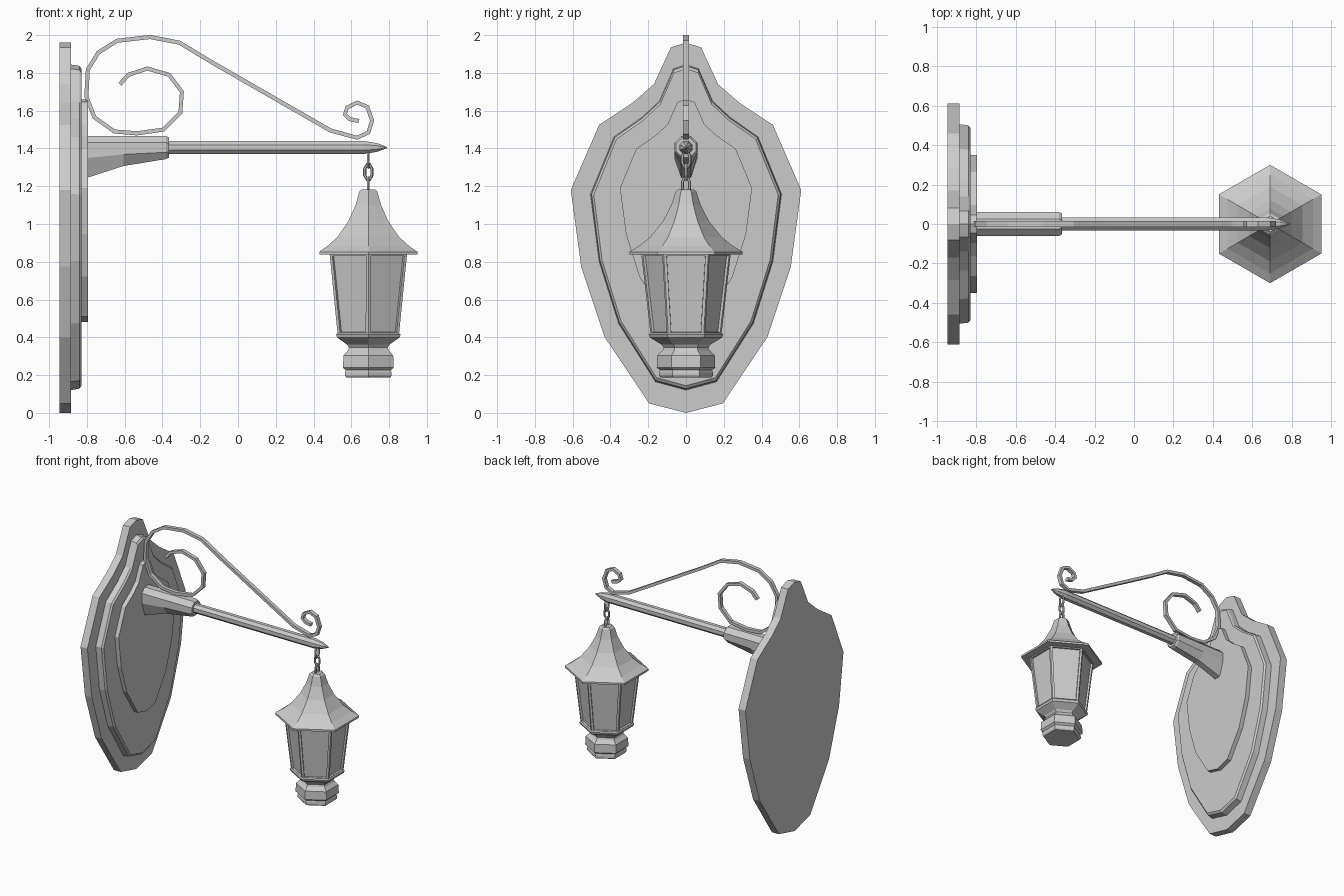
import bpy, bmesh, math
from mathutils import Vector

if "Cube" in bpy.data.objects:
    bpy.data.objects.remove(bpy.data.objects["Cube"])

LX = 0.69      # lantern axis
ARM_Z = 1.405  # arm axis height


def finish(bm, name):
    bmesh.ops.recalc_face_normals(bm, faces=bm.faces[:])
    me = bpy.data.meshes.new(name)
    bm.to_mesh(me)
    bm.free()
    ob = bpy.data.objects.new(name, me)
    bpy.context.collection.objects.link(ob)
    return ob


def loft(name, rings, closed=False):
    """Skin a list of equal-length vertex rings; cap the ends unless closed."""
    bm = bmesh.new()
    vs = [[bm.verts.new(p) for p in r] for r in rings]
    n = len(vs[0])
    pairs = list(zip(vs, vs[1:])) + ([(vs[-1], vs[0])] if closed else [])
    for a, b in pairs:
        for i in range(n):
            j = (i + 1) % n
            bm.faces.new((a[i], a[j], b[j], b[i]))
    if not closed:
        bm.faces.new(vs[0])
        bm.faces.new(vs[-1])
    return finish(bm, name)


# Wall plate: one shield outline (y, z), scaled into three stacked layers
HALF = [(0.08, 1.935), (0.17, 1.74), (0.285, 1.64), (0.46, 1.525), (0.61, 1.18),
        (0.555, 0.775), (0.43, 0.40), (0.195, 0.05)]
OUTLINE = [(0, 1.96)] + HALF + [(0, 0.0)] + [(-y, z) for y, z in reversed(HALF)]


def shield(x, sy, sz, z0):
    return [(x, y * sy, z0 + z * sz) for y, z in OUTLINE]


loft("wall_plate_back", [shield(-0.945, 1, 1, 0), shield(-0.885, 1, 1, 0)])
loft("wall_plate_middle", [shield(-0.89, 0.83, 0.88, 0.12),
                           shield(-0.84, 0.82, 0.872, 0.128),
                           shield(-0.828, 0.80, 0.856, 0.144)])
loft("wall_plate_front", [shield(-0.835, 0.573, 0.602, 0.48),
                          shield(-0.795, 0.573, 0.602, 0.48)])


# Octagonal arm socket, its underside dropping towards the wall
def octagon(x, r, drop=0.0):
    ring = []
    for i in range(8):
        a = math.radians(22.5 + 45 * i)
        y, z = r * math.cos(a), r * math.sin(a)
        if z < -0.5 * r:
            z -= drop
        elif z < 0:
            z -= drop * 0.3
        ring.append((x, y / 0.924, ARM_Z + z / 0.924))
    return ring


loft("arm_socket", [octagon(-0.80, 0.061, 0.092), octagon(-0.605, 0.061, 0.034),
                    octagon(-0.38, 0.061), octagon(-0.365, 0.052)])
loft("arm_rod", [octagon(-0.38, 0.034), octagon(0.67, 0.034), octagon(0.74, 0.022),
                 octagon(0.79, 0.002)])

# Scroll: flat bar swept along a path in the xz plane
PATH = [(-.625, 1.74), (-.58, 1.79), (-.48, 1.823), (-.365, 1.79), (-.297, 1.70),
        (-.305, 1.59), (-.395, 1.50), (-.535, 1.48), (-.655, 1.49), (-.76, 1.565),
        (-.803, 1.675), (-.795, 1.817), (-.74, 1.907), (-.64, 1.97), (-.465, 1.99),
        (-.31, 1.96), (-.145, 1.86), (.49, 1.495), (.63, 1.457), (.69, 1.484),
        (.71, 1.548), (.685, 1.62), (.63, 1.643), (.578, 1.617), (.566, 1.58),
        (.592, 1.555), (.64, 1.545)]
pts = [Vector(p) for p in PATH]
rings = []
for i, p in enumerate(pts):
    t0 = (p - pts[max(i - 1, 0)]).normalized()
    t1 = (pts[min(i + 1, len(pts) - 1)] - p).normalized()
    t = (t0 + t1).normalized()
    n = Vector((-t.y, t.x)) * 0.011
    rings.append([((p + n * s).x, w, (p + n * s).y)
                  for s, w in ((1, 0.015), (1, -0.015), (-1, -0.015), (-1, 0.015))])
loft("scroll", rings)


# Chain links, alternating planes
def link(name, zc, half_h, half_w, along_x):
    rings = []
    wire = 0.008
    for i in range(8):
        a = math.radians(22.5 + 45 * i)
        ring = []
        for k in range(6):
            b = math.tau * k / 6
            o = wire * math.cos(b)
            u, v, d = ((half_w + o) * math.cos(a) / 0.924,
                       (half_h + o) * math.sin(a) / 0.924, wire * math.sin(b))
            ring.append((LX + u, d, zc + v) if along_x else (LX + d, u, zc + v))
        rings.append(ring)
    loft(name, rings, closed=True)


link("chain_link_top", 1.342, 0.042, 0.020, False)
link("chain_link_middle", 1.275, 0.039, 0.019, True)
link("chain_link_bottom", 1.206, 0.039, 0.019, False)


# Hexagonal lantern parts with corners on the y axis
def hexes(profile):
    return [[(LX + r * math.cos(math.radians(30 + 60 * i)),
              r * math.sin(math.radians(30 + 60 * i)), z) for i in range(6)]
            for r, z in profile]


loft("lantern_roof", hexes([(0.04, 1.183), (0.055, 1.172), (0.078, 1.10), (0.122, 1.015),
                            (0.19, 0.93), (0.25, 0.883), (0.30, 0.853), (0.30, 0.838)]))
body = loft("lantern_body", hexes([(0.237, 0.845), (0.187, 0.41)]))
loft("lantern_base", hexes([(0.19, 0.424), (0.197, 0.415), (0.19, 0.398), (0.13, 0.362),
                            (0.118, 0.345), (0.125, 0.33), (0.152, 0.305), (0.155, 0.24),
                            (0.138, 0.226), (0.142, 0.215), (0.142, 0.197), (0.134, 0.187)]))

# Recessed panes in the lantern sides
bm = bmesh.new()
bm.from_mesh(body.data)
bm.normal_update()
sides = [f for f in bm.faces if abs(f.normal.z) < 0.5]
bmesh.ops.inset_individual(bm, faces=sides, thickness=0.022, depth=0.0)
bmesh.ops.inset_individual(bm, faces=sides, thickness=0.001, depth=-0.014)
bm.to_mesh(body.data)
bm.free()
